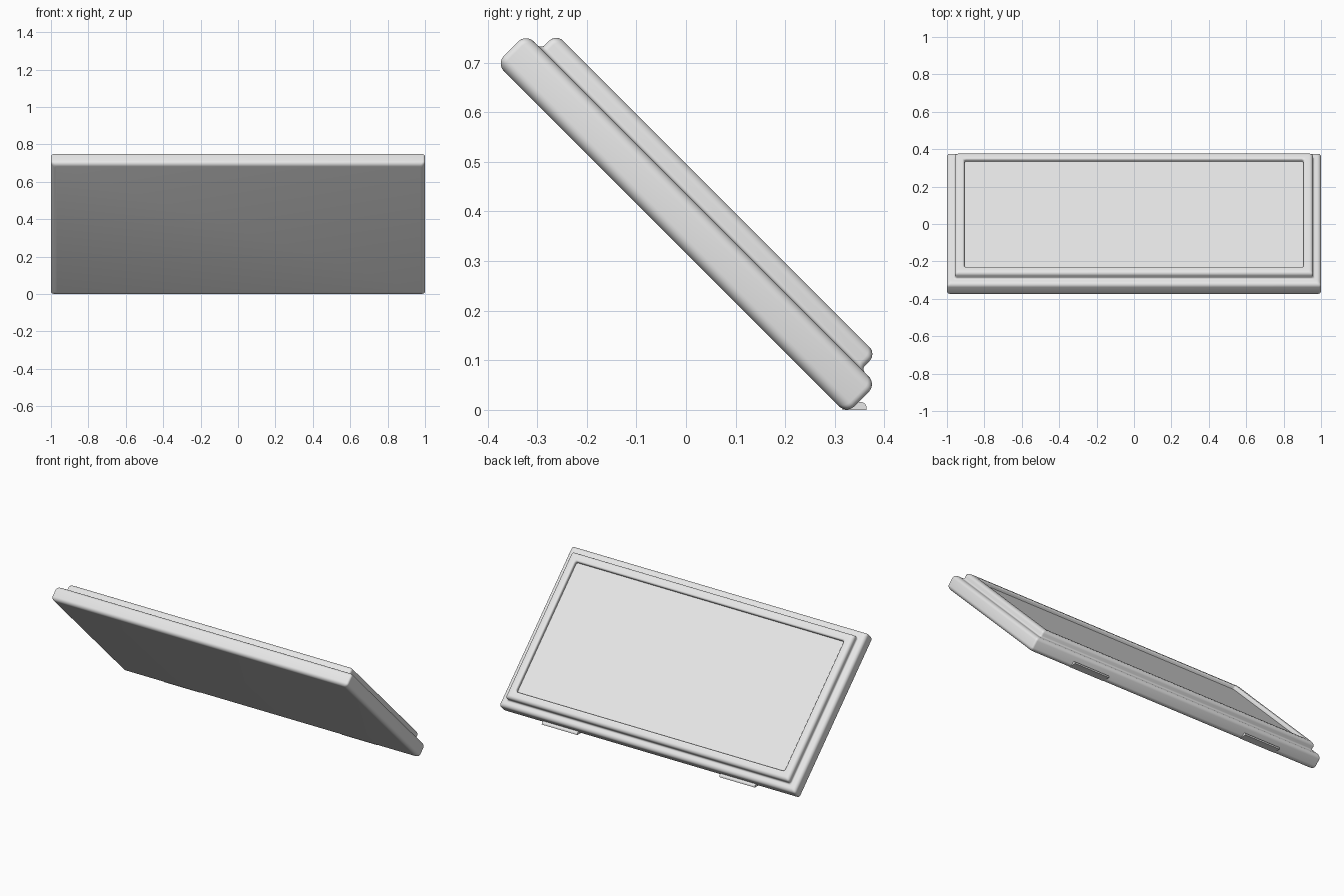
import bpy, bmesh, math
from mathutils import Matrix, Vector

if "Cube" in bpy.data.objects:
    bpy.data.objects.remove(bpy.data.objects["Cube"], do_unlink=True)

grey = bpy.data.materials.new("light_grey")
grey.use_nodes = True
grey.diffuse_color = (0.8, 0.8, 0.8, 1)
grey.node_tree.nodes["Principled BSDF"].inputs["Base Color"].default_value = (0.8, 0.8, 0.8, 1)


def finish(name, bm):
    bmesh.ops.recalc_face_normals(bm, faces=bm.faces)
    mesh = bpy.data.meshes.new(name)
    bm.to_mesh(mesh)
    bm.free()
    mesh.materials.append(grey)
    ob = bpy.data.objects.new(name, mesh)
    bpy.context.collection.objects.link(ob)
    bpy.ops.object.select_all(action="DESELECT")
    bpy.context.view_layer.objects.active = ob
    ob.select_set(True)
    bpy.ops.object.shade_smooth_by_angle(angle=math.radians(35))
    return ob


def arc(cx, cz, r, start, end, steps=6):
    angles = [math.radians(start + (end - start) * i / steps) for i in range(steps + 1)]
    return [(cx + r * math.cos(a), cz + r * math.sin(a)) for a in angles]


def rounded_rect(hx, hy, r):
    points = []
    for sx, sy, a in ((1, 1, 0), (-1, 1, 90), (-1, -1, 180), (1, -1, 270)):
        points += arc(sx * (hx - r), sy * (hy - r), r, a, a + 90, 4)
    return points


# Rim section as (inset, height): slab edge, cove, raised frame, recess
LOW, SHELF, TOP, FLOOR = 0.223, 0.308, 0.351, 0.330
section = (arc(0.022, LOW + 0.022, 0.022, 270, 180)
           + arc(0.022, SHELF - 0.022, 0.022, 180, 90)
           + arc(0.033, SHELF + 0.010, 0.010, 270, 360)
           + arc(0.063, TOP - 0.020, 0.020, 180, 90)
           + arc(0.083, TOP - 0.010, 0.010, 90, 0)
           + [(0.093, FLOOR)])

# Tilted panel, lofted through rounded rectangles
bm = bmesh.new()
rings = [[bm.verts.new((x, y, h)) for x, y in rounded_rect(1 - d, 0.4995 - d, 0.012)]
         for d, h in section]
for a, b in zip(rings, rings[1:]):
    for i in range(len(a)):
        j = (i + 1) % len(a)
        bm.faces.new((a[i], a[j], b[j], b[i]))
bm.faces.new(rings[0])
bm.faces.new(rings[-1])
tilt = Matrix.Rotation(math.radians(-45), 4, "X") @ Matrix.Translation((0, -0.2645, 0))
bm.transform(tilt)
finish("tilted_panel", bm)

# Two small feet under the lower edge, rounded along the back
foot_section = [(0.315, 0), (0.364, 0)] + arc(0.352, 0.004, 0.012, 0, 90)+ [(0.315, 0.016)]
for side, x in (("right", -0.6), ("left", 0.6)):
    bm = bmesh.new()
    face = bm.faces.new([bm.verts.new((x - 0.12, y, z)) for y, z in foot_section])
    out = bmesh.ops.extrude_face_region(bm, geom=[face])
    moved = [v for v in out["geom"] if isinstance(v, bmesh.types.BMVert)]
    bmesh.ops.translate(bm, verts=moved, vec=Vector((0.24, 0, 0)))
    finish(side + "_foot", bm)
